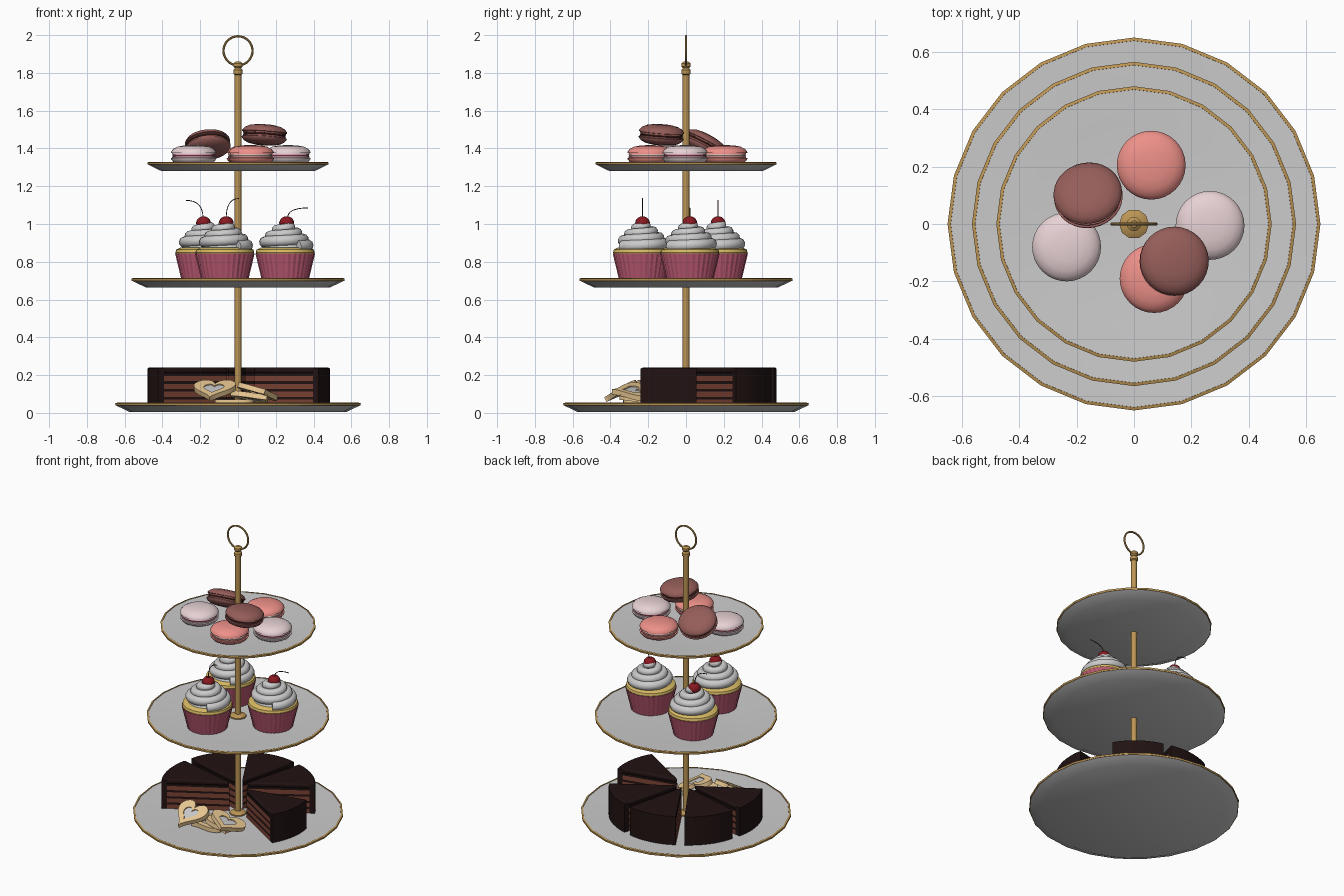
import bpy, bmesh
from math import sin, cos, pi, radians as rad

if "Cube" in bpy.data.objects:
    bpy.data.objects.remove(bpy.data.objects["Cube"])

def colour(name, r, g, b):
    m = bpy.data.materials.new(name)
    m.diffuse_color = (r, g, b, 1)
    m.use_nodes = True
    m.node_tree.nodes["Principled BSDF"].inputs["Base Color"].default_value = m.diffuse_color
    return m

GOLD = colour("gold", .5, .3, .09)
WRAP = colour("wrapper", .5, .1, .17)
SPONGE = colour("yellow sponge", .7, .5, .13)
CHERRY = colour("cherry", .25, .01, .015)
STEM = colour("stem", .08, .03, .02)
CHOC = colour("dark chocolate", .015, .006, .006)
LAYER = colour("chocolate sponge", .2, .055, .035)
BISCUIT = colour("biscuit", .85, .6, .3)
PALE = colour("pale pink", .8, .64, .66)
ROSE = colour("rose", .6, .13, .22)
SALMON = colour("salmon", .85, .28, .25)
CREAM = colour("cream", .75, .6, .58)
BROWN = colour("cocoa", .3, .11, .1)
DARK = colour("cocoa filling", .06, .015, .012)

def finish(name, me, mat=None, loc=(0, 0, 0), rot=(0, 0, 0), angle=35):
    bm = bmesh.new()
    bm.from_mesh(me)
    bmesh.ops.remove_doubles(bm, verts=bm.verts, dist=1e-5)
    bmesh.ops.recalc_face_normals(bm, faces=bm.faces)
    bm.to_mesh(me)
    bm.free()
    for p in me.polygons:
        p.use_smooth = True
    me.set_sharp_from_angle(angle=rad(angle))
    ob = bpy.data.objects.new(name, me)
    if mat:
        me.materials.append(mat)
    ob.location, ob.rotation_euler = loc, rot
    bpy.context.collection.objects.link(ob)
    return ob

def build(name, v, f, *args, **kw):
    me = bpy.data.meshes.new(name)
    me.from_pydata(v, [], f)
    return finish(name, me, *args, **kw)

def lathe(name, prof, mat=None, n=32, closed=False, pleat=0, **kw):
    v = []
    for i in range(n):
        k = 1 + (pleat if i % 2 else -pleat)
        a = 2 * pi * i / n
        v += [(r * k * cos(a), r * k * sin(a), z) for r, z in prof]
    m = len(prof)
    f = [(i * m + j, (i + 1) % n * m + j, (i + 1) % n * m + (j + 1) % m, i * m + (j + 1) % m)
         for i in range(n) for j in range(m if closed else m - 1)]
    return build(name, v, f, mat, **kw)

def prism(name, pts, z0, z1, mat=None, inner=None, **kw):
    """Extruded outline, optionally with a hole of the same point count."""
    n = len(pts)
    v = [(x, y, z) for z in (z0, z1) for x, y in pts]
    f = [(i, (i + 1) % n, (i + 1) % n + n, i + n) for i in range(n)]
    if inner:
        v += [(x, y, z) for z in (z0, z1) for x, y in inner]
        for i in range(n):
            j = (i + 1) % n
            f += [(i, j, j + 2 * n, i + 2 * n), (i + n, j + n, j + 3 * n, i + 3 * n),
                  (i + 2 * n, j + 2 * n, j + 3 * n, i + 3 * n)]
    else:
        f += [tuple(range(n)), tuple(range(n, 2 * n))]
    return build(name, v, f, mat, **kw)

def tube(name, pts, mat=None, loc=(0, 0, 0), res=3):
    """Round tube through (x, y, z, radius) points."""
    cu = bpy.data.curves.new(name, 'CURVE')
    cu.dimensions, cu.bevel_depth, cu.bevel_resolution = '3D', 1, res
    cu.use_fill_caps = True
    s = cu.splines.new('POLY')
    s.points.add(len(pts) - 1)
    for p, q in zip(s.points, pts):
        p.co, p.radius = (*q[:3], 1), q[3]
    tmp = bpy.data.objects.new(name + "_path", cu)
    me = bpy.data.meshes.new_from_object(tmp)
    bpy.data.objects.remove(tmp)
    return finish(name, me, mat, loc, angle=60)

# Plates with gold rims and centre flanges
for tier, R, z in (("bottom", .645, .005), ("middle", .56, .665), ("top", .475, 1.28)):
    lathe(tier + "_plate", [(0, 0), (R - .07, 0), (R, .034), (R, .046), (R - .01, .046),
                            (R * .74, .034), (0, .034)], n=24, loc=(0, 0, z))
    lathe(tier + "_rim", [(R - .008, .036), (R + .004, .034), (R + .005, .046), (R - .006, .049)],
          GOLD, n=24, closed=True, loc=(0, 0, z))
    lathe(tier + "_flange", [(0, .03), (.052, .03), (.052, .042), (.03, .055), (0, .055)],
          GOLD, n=10, loc=(0, 0, z))

# Rod, finial and carrying ring
lathe("rod", [(0, .03), (.018, .03), (.018, 1.79), (.025, 1.795), (.025, 1.815), (.016, 1.825),
              (.025, 1.835), (.025, 1.85), (.012, 1.86), (0, 1.86)], GOLD, n=12)
lathe("ring_handle", [(.077 + .006 * cos(a * pi / 4), .006 * sin(a * pi / 4)) for a in range(8)],
      GOLD, n=32, closed=True, loc=(0, 0, 1.917), rot=(pi / 2, 0, 0))

# Macarons
def macaron(shell, fill, loc, rot=(0, 0, 0)):
    dome = [(0, .055), (.05, .053), (.085, .046), (.108, .034), (.119, .02), (.12, .014),
            (.113, .012), (.114, .006), (0, .006)]
    for s in (1, -1):
        lathe("macaron_shell", [(r, z * s) for r, z in dome], shell, loc=loc, rot=rot)
    lathe("macaron_filling", [(0, -.008), (.108, -.008), (.112, 0), (.108, .008), (0, .008)],
          fill, loc=loc, rot=rot)

for x, y, shell, fill in ((-.235, -.08, PALE, ROSE), (.265, -.005, PALE, ROSE),
                          (.06, .205, SALMON, CREAM), (.07, -.19, SALMON, CREAM)):
    macaron(shell, fill, (x, y, 1.363))
macaron(BROWN, DARK, (.14, -.13, 1.472), (rad(-4), rad(4), 0))
macaron(BROWN, DARK, (-.16, .1, 1.42), (rad(-28), rad(-6), 0))

# Cupcakes
for x, y, dx, dz in ((-.07, -.23, .075, .1), (.25, .02, .12, .05), (-.175, .17, -.1, .09)):
    p = (x, y, 0)
    lathe("cupcake_wrapper", [(0, .698), (.122, .698), (.157, .845), (.15, .845), (0, .83)],
          WRAP, n=64, pleat=.012, loc=p, angle=20)
    lathe("cupcake_sponge", [(0, .83), (.148, .83), (.156, .848), (.152, .864), (.13, .875), (0, .875)],
          SPONGE, loc=p)
    lathe("frosting_core", [(0, .86), (.125, .86), (.1, .92), (.06, .97), (0, 1.0)], loc=p)
    swirl = []
    for i in range(97):
        t = i / 96
        a, r = 2 * pi * 3.7 * t - 1, .113 * (1 - t ** 1.3) + .008
        swirl.append((r * cos(a), r * sin(a), .882 + .123 * t, .031 - .009 * t))
    tube("frosting_swirl", swirl, loc=p)
    lathe("cherry", [(.039 * sin(a * pi / 10), .036 * -cos(a * pi / 10)) for a in range(10)]
          + [(0, .028)], CHERRY, n=16, loc=(x + .008 * (1 if dx > 0 else -1), y, 1.005))
    tube("cherry_stem", [(dx * (.1 + .9 * t * t), 0, 1.03 + (dz + .005) * (1 - (1 - t) ** 2), .0025)
                         for t in [k / 8 for k in range(9)]], STEM, loc=p, res=1)

# Layer cake wedges
def wedge(mid, tip, r):
    h, n, w = rad(22), 10, .035
    arc = lambda q: [(q * cos(-h + 2 * h * i / n), q * sin(-h + 2 * h * i / n)) for i in range(n + 1)]
    kw = dict(loc=(*tip, 0), rot=(0, 0, rad(mid)))
    z = .042
    for i in range(4):
        prism("cake_layer", [(0, 0)] + arc(r - w), z, z + .028, LAYER, **kw)
        prism("cake_filling", [(0, 0)] + arc(r - w), z + .028, z + .042, CHOC, **kw)
        z += .042
    coats = (prism("cake_icing_top", [(-.004, 0)] + arc(r), z, .24, CHOC, **kw),
             prism("cake_icing_side", arc(r) + arc(r - w)[::-1], .042, .235, CHOC, **kw))
    b = coats[0].modifiers.new("soft edge", 'BEVEL')
    b.width, b.segments, b.limit_method = .009, 2, 'ANGLE'
    b.angle_limit = rad(40)

for mid in (53, 98, 143, 188):
    wedge(mid, (.06 * cos(rad(mid)), .06 * sin(rad(mid))), .42)
wedge(-10, (.085, -.028), .402)

# Heart biscuits with an icing centre
def heart(s):
    return [(s * sin(t) ** 3, s * (13 * cos(t) - 5 * cos(2 * t) - 2 * cos(3 * t) - cos(4 * t) + 2) / 16)
            for t in [2 * pi * i / 40 for i in range(40)]]

for loc, tilt in (((-.13, -.335, .118), (27, 0, -12)), ((.115, -.29, .112), (0, 19, 15)),
                  ((.085, -.27, .083), (0, 11, 40)), ((-.04, -.26, .058), (0, 0, -50))):
    r = tuple(rad(a) for a in tilt)
    prism("heart_biscuit", heart(.113), -.014, .014, BISCUIT, inner=heart(.055), loc=loc, rot=r)
    prism("heart_icing", heart(.057), -.01, .008, loc=loc, rot=r)
